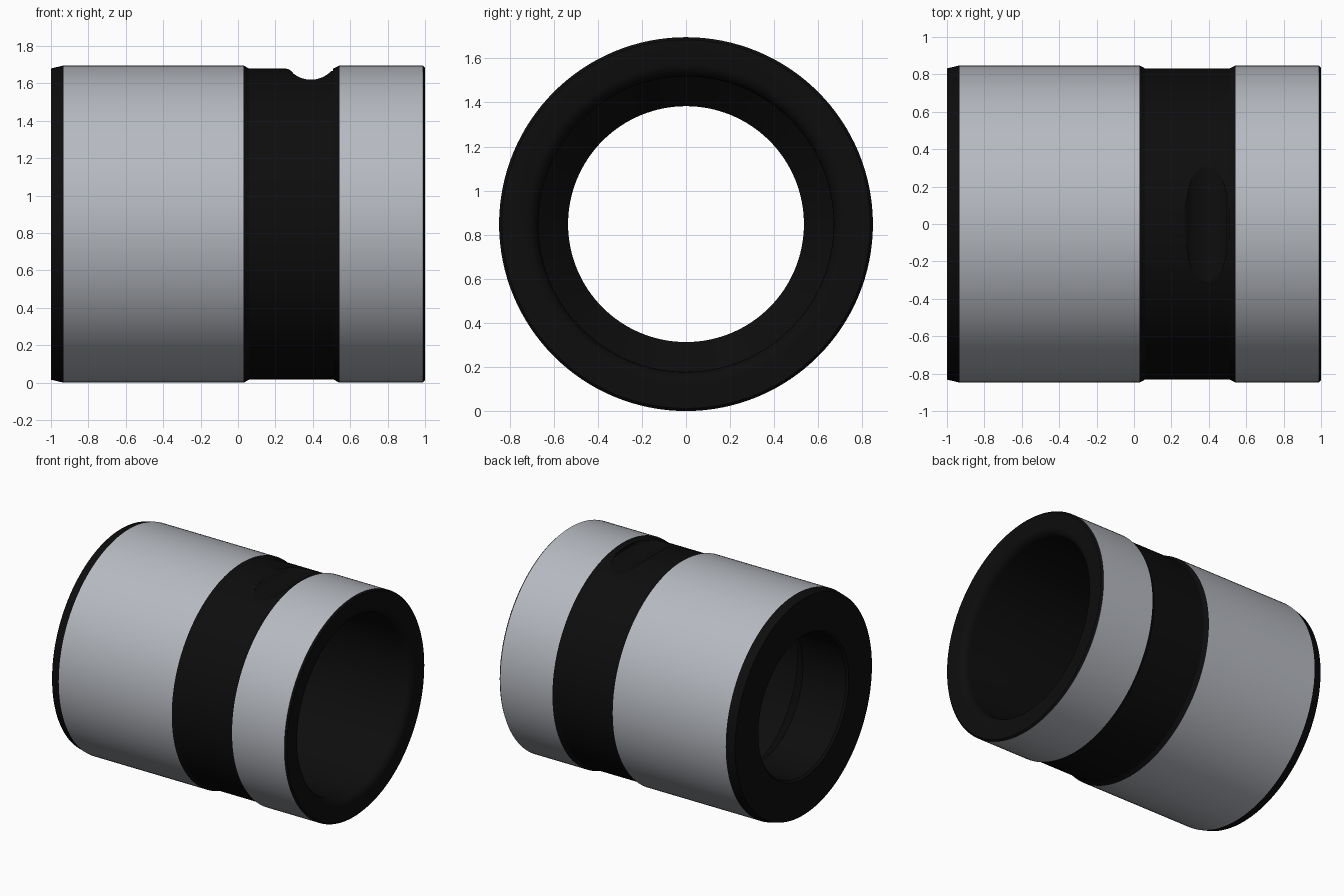
import bpy, bmesh, math

if "Cube" in bpy.data.objects:
    bpy.data.objects.remove(bpy.data.objects["Cube"])

R = 0.848      # outer radius, also height of the axis
SEG = 128


def material(name, rgb):
    mat = bpy.data.materials.new(name)
    mat.diffuse_color = (*rgb, 1)
    mat.use_nodes = True
    mat.node_tree.nodes["Principled BSDF"].inputs["Base Color"].default_value = mat.diffuse_color
    return mat


black = material("black", (0.004, 0.004, 0.004))
steel = material("steel", (0.47, 0.49, 0.53))


def add_object(name, bm, mat):
    bmesh.ops.recalc_face_normals(bm, faces=bm.faces)
    me = bpy.data.meshes.new(name)
    bm.to_mesh(me)
    bm.free()
    ob = bpy.data.objects.new(name, me)
    bpy.context.collection.objects.link(ob)
    me.materials.append(mat)
    return ob


def smooth(ob, angle):
    bpy.ops.object.select_all(action='DESELECT')
    ob.select_set(True)
    bpy.context.view_layer.objects.active = ob
    bpy.ops.object.shade_smooth_by_angle(angle=math.radians(angle))


def lathe(name, profile, closed, mat):
    """Revolve (x, radius) points round the horizontal axis."""
    bm = bmesh.new()
    rings = []
    for x, r in profile:
        rings.append([bm.verts.new((x, r * math.sin(2 * math.pi * i / SEG),
                                    R + r * math.cos(2 * math.pi * i / SEG)))
                      for i in range(SEG)])
    pairs = list(zip(rings, rings[1:]))
    if closed:
        pairs.append((rings[-1], rings[0]))
    for a, b in pairs:
        for i in range(SEG):
            j = (i + 1) % SEG
            bm.faces.new((a[i], a[j], b[j], b[i]))
    return add_object(name, bm, mat)


bands = {"long_band": (-0.932, 0.03), "short_band": (0.543, 0.988)}

# sleeve: outside with groove, rounded mouth, wide bore, sloped shoulder, narrow bore
outside = [(-1, 0.832), (-0.932, R), (0.03, R), (0.06, 0.831),
           (0.51, 0.831), (0.543, R), (0.988, R), (1, 0.836)]
mouth = [(0.94 + 0.06 * math.cos(a), 0.73 - 0.06 * math.sin(a))
         for a in [math.pi / 2 * k / 6 for k in range(7)]]
bore = [(-0.48, 0.67), (-0.62, 0.535), (-0.985, 0.535), (-1, 0.55)]
body = lathe("sleeve_body", outside + mouth + bore, True, black)

# scooped notch across the top of the groove
section = [(0.25, 1.8), (0.25, 1.681), (0.27, 1.676), (0.285, 1.666)]
section += [(0.39 + 0.15 * math.sin(a), 1.77 - 0.15 * math.cos(a))
            for a in [math.radians(d) for d in range(-38, 47, 6)]]
section += [(0.508, 1.667), (0.515, 1.8)]
bm = bmesh.new()
face = bm.faces.new([bm.verts.new((x, -0.6, z)) for x, z in section])
new = bmesh.ops.extrude_face_region(bm, geom=[face])["geom"]
bmesh.ops.translate(bm, vec=(0, 1.2, 0),
                    verts=[v for v in new if isinstance(v, bmesh.types.BMVert)])
cutter = add_object("notch_cutter", bm, black)
mod = body.modifiers.new("notch", 'BOOLEAN')
mod.operation = 'DIFFERENCE'
mod.solver = 'EXACT'
mod.object = cutter
bpy.context.view_layer.objects.active = body
bpy.ops.object.modifier_apply(modifier=mod.name)
bpy.data.objects.remove(cutter)

# take the two outer strips out of the black body
bm = bmesh.new()
bm.from_mesh(body.data)
strips = []
for f in bm.faces:
    c = f.calc_center_median()
    if math.hypot(c.y, c.z - R) > 0.845:
        strips.append(f)
bmesh.ops.delete(bm, geom=strips, context='FACES')
bm.to_mesh(body.data)
bm.free()
smooth(body, 20)

# grey outer bands in their place
for name, (x0, x1) in bands.items():
    band = lathe(name, [(x0, R), (x1, R)], False, steel)
    smooth(band, 30)
